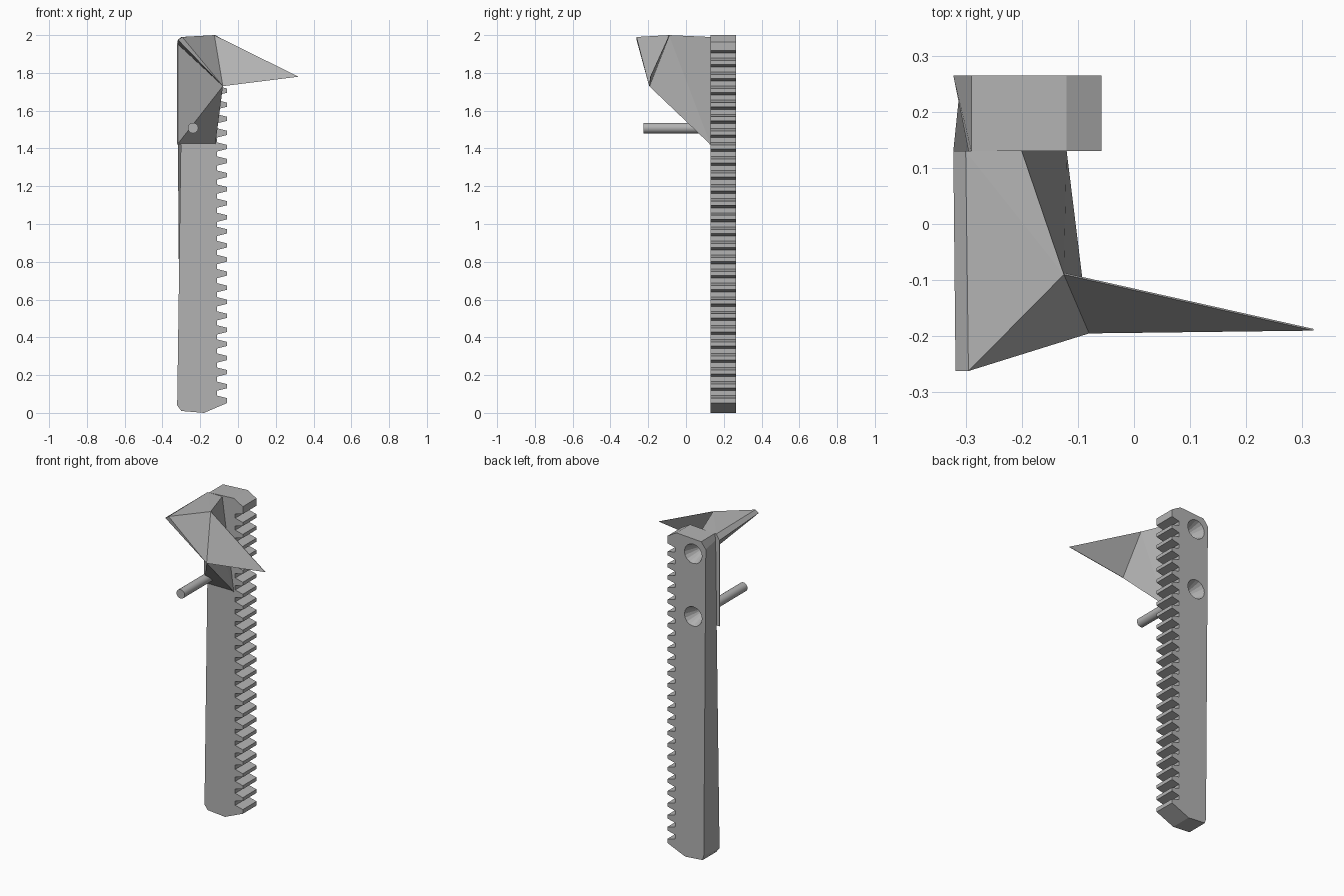
import bpy, bmesh, math

cube = bpy.data.objects.get("Cube")
if cube:
    bpy.data.objects.remove(cube)

grey = bpy.data.materials.new("plain_grey")
grey.use_nodes = True
colour = (0.45, 0.45, 0.45, 1)
grey.diffuse_color = colour
grey.node_tree.nodes["Principled BSDF"].inputs["Base Color"].default_value = colour


def make_object(name, verts, faces, fix_normals=True):
    mesh = bpy.data.meshes.new(name)
    mesh.from_pydata(verts, [], faces)
    if fix_normals:
        bm = bmesh.new()
        bm.from_mesh(mesh)
        bmesh.ops.recalc_face_normals(bm, faces=bm.faces)
        bm.to_mesh(mesh)
        bm.free()
    mesh.materials.append(grey)
    obj = bpy.data.objects.new(name, mesh)
    bpy.context.collection.objects.link(obj)
    return obj


def rod(name, x, z, y0, y1, r0, r1, sides):
    """Round bar or cone along y, from y0 to y1."""
    bpy.ops.mesh.primitive_cone_add(vertices=sides, radius1=r0, radius2=r1, depth=y1 - y0,
                                    location=(x, (y0 + y1) / 2, z),
                                    rotation=(-math.pi / 2, 0, 0))
    obj = bpy.context.object
    obj.name = name
    obj.data.materials.append(grey)
    return obj


# Toothed rack: an outline with repeated teeth, its plain edge slightly twisted
FRONT, BACK = 0.13, 0.265
ROOT, TIP = -0.11, -0.058
PITCH, TEETH, FIRST = 0.0745, 26, 0.067
teeth = []
for i in range(TEETH):
    z = FIRST + i * PITCH
    if i == 0:
        teeth += [(TIP, z - 0.015), (TIP, z + 0.011), (ROOT, z + 0.024)]
    elif i == TEETH - 1:
        teeth += [(ROOT, z - 0.024), (TIP, z - 0.011), (TIP, z + 0.035)]
    else:
        teeth += [(ROOT, z - 0.024), (TIP, z - 0.011), (TIP, z + 0.011), (ROOT, z + 0.024)]


def outline(edge_low, edge_high):
    return ([(-0.30, 0.01), (-0.18, 0)] + teeth +
            [(-0.12, 2.0), (-0.29, 1.99), (edge_high, 1.95), (edge_low, 0.04)])


front_loop = outline(-0.322, -0.295)
back_loop = outline(-0.308, -0.322)
n = len(front_loop)
verts = [(x, FRONT, z) for x, z in front_loop] + [(x, BACK, z) for x, z in back_loop]
faces = [list(range(n)), list(range(n, 2 * n))]
faces += [[i, (i + 1) % n, n + (i + 1) % n, n + i] for i in range(n)]
rack = make_object("toothed_rack", verts, faces)

# Tapered sockets in the back of the rack
for z in (1.9, 1.51):
    cutter = rod("socket_cutter", -0.235, z, 0.17, 0.29, 0.025, 0.07, 16)
    cutter.hide_render = True
    cutter.hide_set(True)
    cut = rack.modifiers.new("socket", 'BOOLEAN')
    cut.operation = 'DIFFERENCE'
    cut.solver = 'EXACT'
    cut.object = cutter

# Faceted bracket reaching forward from the top of the rack
points = {
    "left_top": (-0.322, FRONT, 1.955), "left_rim": (-0.30, FRONT, 1.99),
    "right_rim": (-0.20, FRONT, 1.99), "right_low": (-0.12, FRONT, 1.42),
    "left_low": (-0.322, FRONT, 1.42), "corner": (-0.318, -0.262, 1.975),
    "corner_rim": (-0.295, -0.262, 1.99), "apex": (-0.125, -0.09, 2.0),
    "nose": (-0.08, -0.195, 1.73),
}
facets = ["left_top left_low nose", "left_low right_low nose",
          "left_top nose corner", "corner nose corner_rim",
          "corner_rim nose apex", "corner corner_rim left_rim left_top",
          "corner_rim apex left_rim", "left_rim apex right_rim",
          "right_rim apex right_low", "apex nose right_low",
          "left_top left_rim right_rim right_low left_low"]
names = list(points)
make_object("bracket", list(points.values()),
            [[names.index(p) for p in f.split()] for f in facets])

# Thin mounting plate behind the bracket
x0, x1 = -0.322, -0.12
y0 = FRONT - 0.006
make_object("mounting_plate",
            [(x, y, z) for y in (y0, FRONT)
             for x, z in ((x0, 1.42), (x1, 1.42), (-0.20, 1.985), (x0, 1.955))],
            [(0, 1, 2, 3), (4, 5, 6, 7), (0, 1, 5, 4),
             (1, 2, 6, 5), (2, 3, 7, 6), (3, 0, 4, 7)])

# Pointed horn: a very thin blade
blade = [points["apex"], points["nose"], (0.32, -0.19, 1.78)]
make_object("pointed_horn",
            blade + [(x, y + 0.003, z) for x, y, z in blade],
            [(0, 1, 2), (3, 4, 5), (0, 1, 4, 3), (1, 2, 5, 4), (2, 0, 3, 5)])

# Round pin below the bracket
pin = rod("pin", -0.238, 1.508, -0.225, 0.15, 0.028, 0.028, 24)
pin.select_set(True)
bpy.context.view_layer.objects.active = pin
bpy.ops.object.shade_smooth_by_angle()
